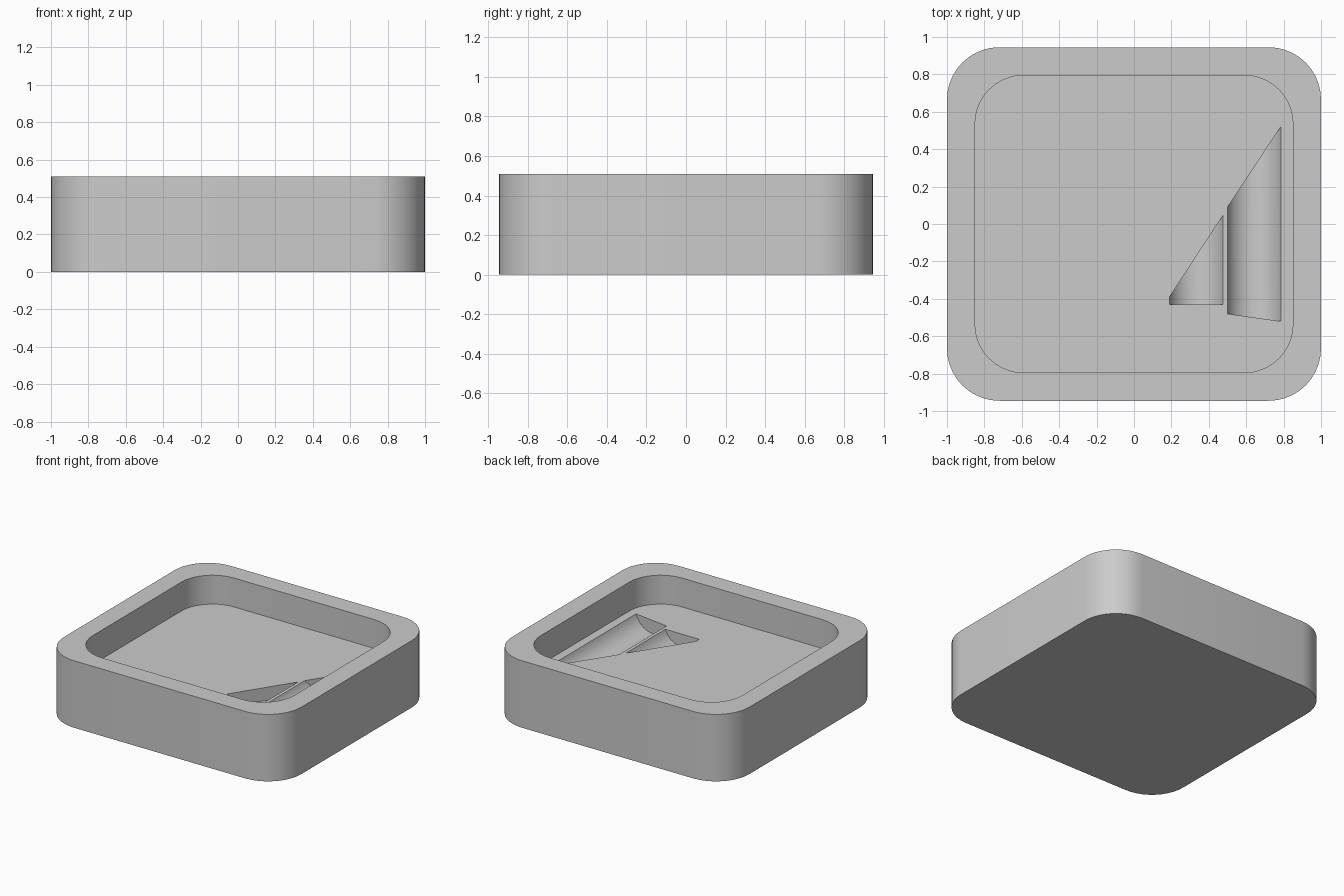
import bpy, bmesh, math

if "Cube" in bpy.data.objects:
    bpy.data.objects.remove(bpy.data.objects["Cube"])

HEIGHT, FLOOR = 0.51, 0.29


def rounded_rect(hx, hy, r, seg=10):
    """Counter-clockwise outline of a rounded rectangle."""
    pts = []
    for k, (sx, sy) in enumerate([(1, 1), (-1, 1), (-1, -1), (1, -1)]):
        for i in range(seg + 1):
            a = math.pi / 2 * (k + i / seg)
            pts.append((sx * (hx - r) + r * math.cos(a), sy * (hy - r) + r * math.sin(a)))
    return pts


def loft(name, rings):
    """Closed solid skinned through equal-length rings, capped at both ends."""
    bm = bmesh.new()
    loops = [[bm.verts.new(p) for p in ring] for ring in rings]
    n = len(loops[0])
    for a, b in zip(loops, loops[1:]):
        for i in range(n):
            bm.faces.new((a[i], a[(i + 1) % n], b[(i + 1) % n], b[i]))
    bm.faces.new(loops[0][::-1])
    bm.faces.new(loops[-1])
    bmesh.ops.recalc_face_normals(bm, faces=bm.faces)
    mesh = bpy.data.meshes.new(name)
    bm.to_mesh(mesh)
    bm.free()
    obj = bpy.data.objects.new(name, mesh)
    bpy.context.collection.objects.link(obj)
    return obj


def trough_cutter(name, x0, x1, low, high, depth=0.10, seg=20):
    """Cylindrical trough along y, trimmed by slanted lines low and high (y at x0, y at x1)."""
    half, mid = (x1 - x0) / 2, (x0 + x1) / 2
    r = (half ** 2 + depth ** 2) / (2 * depth)
    a = math.asin(half / r)
    profile = [(x1, FLOOR + 0.05), (x0, FLOOR + 0.05)]
    for i in range(seg + 1):
        t = -a + 2 * a * i / seg
        profile.append((mid + r * math.sin(t), FLOOR - depth + r * (1 - math.cos(t))))

    def end(line):
        return [(x, line[0] + (line[1] - line[0]) * (x - x0) / (x1 - x0), z) for x, z in profile]

    cutter = loft(name, [end(low), end(high)])
    cutter.hide_render = True
    return cutter


# Tray with a recessed floor
outer = rounded_rect(1.0, 0.945, 0.28)
inner = rounded_rect(0.85, 0.795, 0.26)
tray = loft("tray", [[(x, y, z) for x, y in ring] for ring, z in
                     [(outer, 0), (outer, HEIGHT), (inner, HEIGHT), (inner, FLOOR)]])

# Two sail-shaped troughs sunk into the floor
cutters = [
    trough_cutter("large_trough_cutter", 0.50, 0.785, (-0.48, -0.52), (0.09, 0.52)),
    trough_cutter("small_trough_cutter", 0.19, 0.475, (-0.43, -0.43), (-0.39, 0.045)),
]
bpy.context.view_layer.objects.active = tray
tray.select_set(True)
for cutter in cutters:
    mod = tray.modifiers.new(cutter.name, 'BOOLEAN')
    mod.operation, mod.solver, mod.object = 'DIFFERENCE', 'EXACT', cutter
    bpy.ops.object.modifier_apply(modifier=mod.name)
    bpy.data.objects.remove(cutter)

bpy.ops.object.shade_smooth_by_angle(angle=math.radians(30))
